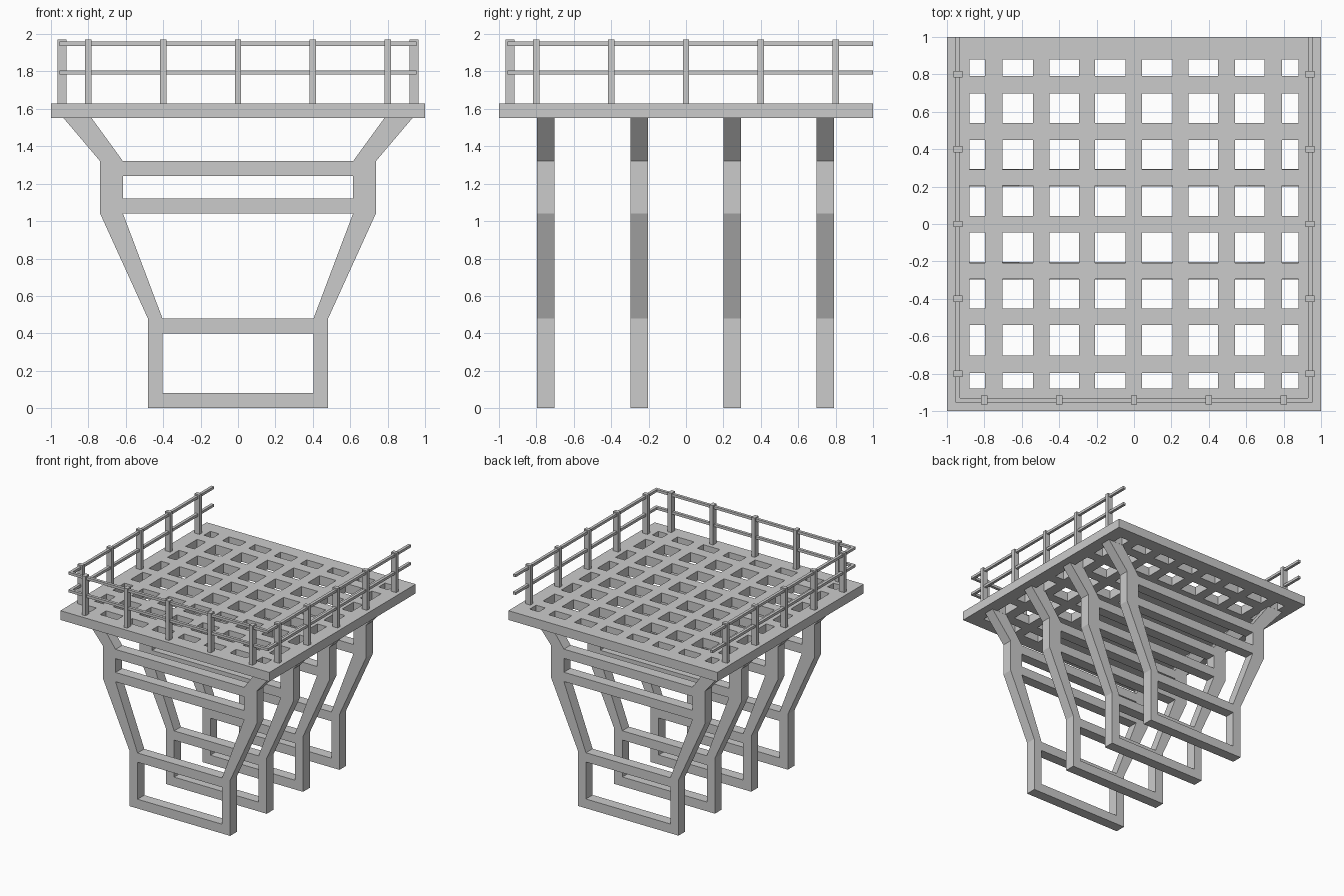
import bpy

if "Cube" in bpy.data.objects:
    bpy.data.objects.remove(bpy.data.objects["Cube"])

def mesh_object(name, verts, faces):
    me = bpy.data.meshes.new(name)
    me.from_pydata(verts, [], faces)
    ob = bpy.data.objects.new(name, me)
    bpy.context.collection.objects.link(ob)
    return ob

def box(name, x0, x1, y0, y1, z0, z1):
    v = [(x, y, z) for z in (z0, z1) for x, y in ((x0, y0), (x1, y0), (x1, y1), (x0, y1))]
    f = [(3, 2, 1, 0), (4, 5, 6, 7)] + [(i, (i + 1) % 4, (i + 1) % 4 + 4, i + 4) for i in range(4)]
    return mesh_object(name, v, f)

# Support trestles: half profile as (z, inner x, outer x) stations, swept along y
STATIONS = [(0, .404, .482), (.08, .404, .482), (.40, .404, .482), (.48, .404, .482),
            (1.04, .615, .737), (1.12, .615, .737), (1.24, .615, .737),
            (1.32, .615, .737), (1.55, .782, .932)]
BEAMS = {0, 2, 4, 6}  # station intervals bridged by a cross beam

def trestle(name, y0, y1):
    n = len(STATIONS)
    verts = [(x, y, z) for y in (y0, y1) for z, a, b in STATIONS for x in (-b, -a, a, b)]
    idx = lambda side, i, c: side * 4 * n + i * 4 + c
    faces = []
    for i in range(n - 1):
        for c in range(3):
            if c == 1 and i not in BEAMS:
                continue
            q = [(i, c), (i, c + 1), (i + 1, c + 1), (i + 1, c)]
            faces.append([idx(0, *p) for p in q])
            faces.append([idx(1, *p) for p in reversed(q)])
    # side walls close every open border of the front sheet
    edges = {}
    for f in faces[::2]:
        for a, b in zip(f, f[1:] + f[:1]):
            edges[(a, b)] = True
    for a, b in list(edges):
        if (b, a) not in edges:
            faces.append([b, a, a + 4 * n, b + 4 * n])
    return mesh_object(name, verts, faces)

for k, yc in enumerate((-.75, -.25, .247, .745)):
    trestle(f"support_trestle_{k + 1}", yc - .046, yc + .046)

# Deck: one slab pierced by a regular grid of square openings
bars = [(-.797, -.703), (-.54, -.453), (-.293, -.208), (-.046, .042),
        (.205, .292), (.45, .54), (.698, .792)]
cuts = [-1, -.88] + [c for b in bars for c in b] + [.88, 1]
n = len(cuts)
solid = lambda i, j: (0 <= i < n - 1 and 0 <= j < n - 1 and
                      (i in (0, n - 2) or j in (0, n - 2) or i % 2 == 0 or j % 2 == 0))
verts = [(x, y, z) for z in (1.55, 1.63) for x in cuts for y in cuts]
vid = lambda i, j, t: t * n * n + i * n + j
faces = []
for i in range(n - 1):
    for j in range(n - 1):
        if not solid(i, j):
            continue
        c = [(i, j), (i + 1, j), (i + 1, j + 1), (i, j + 1)]
        faces.append([vid(*p, 1) for p in c])
        faces.append([vid(*p, 0) for p in reversed(c)])
        for k, (di, dj) in enumerate(((0, -1), (1, 0), (0, 1), (-1, 0))):
            if not solid(i + di, j + dj):
                a, b = c[k], c[(k + 1) % 4]
                faces.append([vid(*a, 0), vid(*b, 0), vid(*b, 1), vid(*a, 1)])
mesh_object("grating_deck", verts, faces)

# Railing posts on the two sides and the front
for k in range(5):
    p = -.8 + .4 * k
    box(f"front_post_{k + 1}", p - .017, p + .017, -.966, -.917, 1.63, 1.97)
    for side, s in (("left", -1), ("right", 1)):
        xs = sorted((s * .917, s * .966))
        box(f"{side}_post_{k + 1}", *xs, p - .017, p + .017, 1.63, 1.97)

# Two levels of rails, open at the back
for level, z in (("lower", 1.795), ("upper", 1.948)):
    box(f"{level}_front_rail", -.955, .955, -.955, -.93, z - .011, z + .011)
    for side, s in (("left", -1), ("right", 1)):
        xs = sorted((s * .93, s * .955))
        box(f"{level}_{side}_rail", *xs, -.955, 1, z - .011, z + .011)
